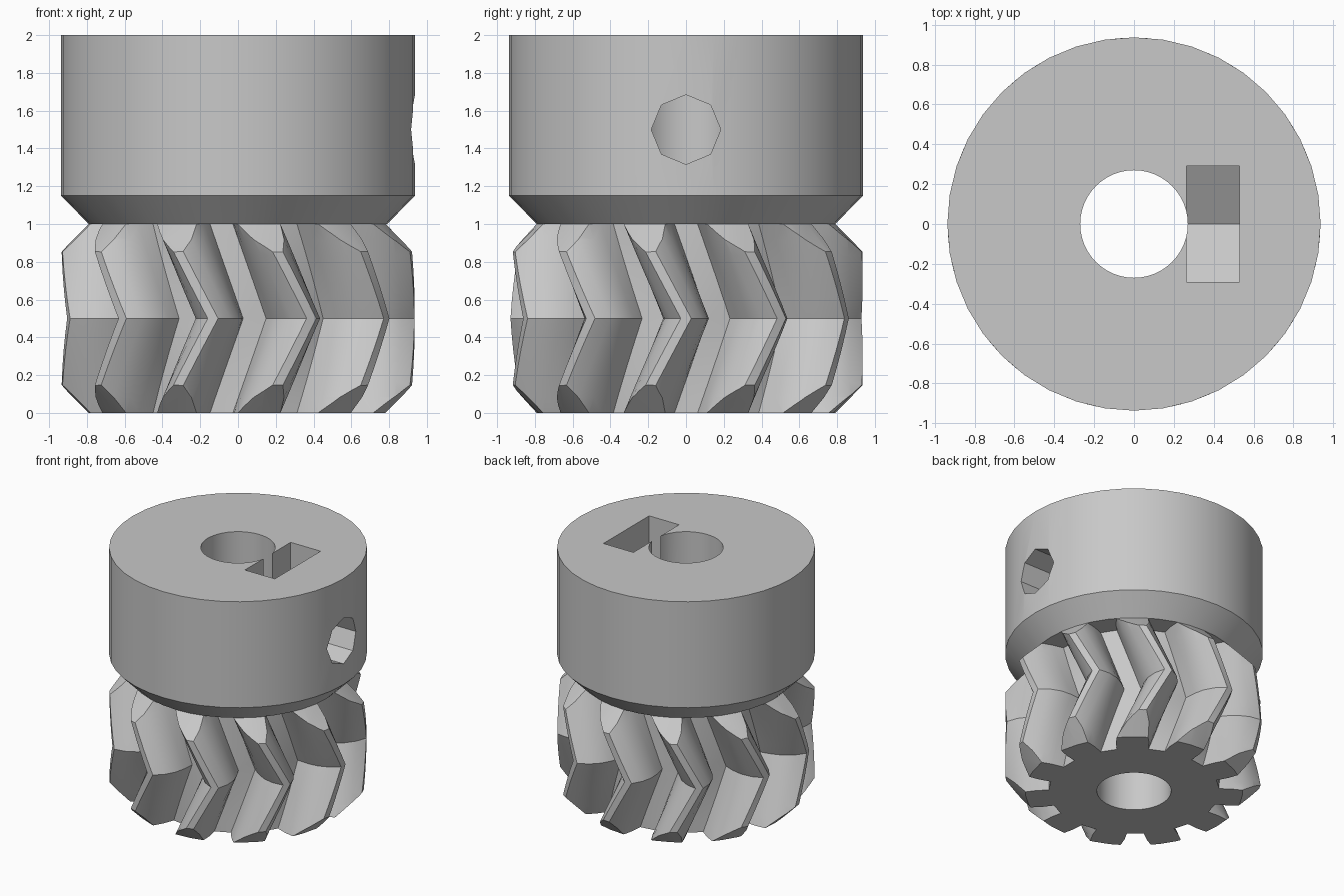
import bpy, bmesh
from math import sin, cos, pi, radians

if "Cube" in bpy.data.objects:
    bpy.data.objects.remove(bpy.data.objects["Cube"])

grey = bpy.data.materials.new("plain grey")
grey.use_nodes = True
colour = (0.58, 0.58, 0.58, 1)
grey.diffuse_color = colour
grey.node_tree.nodes["Principled BSDF"].inputs["Base Color"].default_value = colour

TEETH = 11
PITCH = 360 / TEETH
TWIST = PITCH / 2      # turn of a tooth from its end to mid height
SLICES = 6             # layers in each half of the herringbone


def loft(name, rings):
    """Closed solid from equally long stacked rings of points."""
    bm = bmesh.new()
    layers = [[bm.verts.new(p) for p in ring] for ring in rings]
    n = len(layers[0])
    for low, high in zip(layers, layers[1:]):
        for i in range(n):
            j = (i + 1) % n
            bm.faces.new((low[i], low[j], high[j], high[i]))
    bm.faces.new(layers[0][::-1])
    bm.faces.new(layers[-1])
    bmesh.ops.recalc_face_normals(bm, faces=bm.faces)
    mesh = bpy.data.meshes.new(name)
    bm.to_mesh(mesh)
    bm.free()
    mesh.materials.append(grey)
    obj = bpy.data.objects.new(name, mesh)
    bpy.context.collection.objects.link(obj)
    return obj


def lathe(name, profile, sides):
    return loft(name, [[(r * cos(2 * pi * i / sides), r * sin(2 * pi * i / sides), z)
                        for i in range(sides)] for r, z in profile])


def prism_x(name, outline, x0, x1):
    return loft(name, [[(x, y, z) for y, z in outline] for x in (x0, x1)])


def combine(obj, tool, operation):
    mod = obj.modifiers.new("cut", "BOOLEAN")
    mod.operation = operation
    mod.solver = "EXACT"
    mod.object = tool
    bpy.context.view_layer.objects.active = obj
    bpy.ops.object.modifier_apply(modifier=mod.name)
    bpy.data.objects.remove(tool)


# Herringbone gear: one tooth section repeated round the axis
flank = [(0.62, 10.7), (0.71, 9.8), (0.79, 8.3), (0.87, 5.4), (0.935, 1.7)]
tooth = [(r, -a) for r, a in flank] + [(r, a) for r, a in reversed(flank)]


def gear_ring(z):
    start = -90 + 8.2 + TWIST * (1 - abs(2 * z - 1))
    return [(r * cos(radians(start + k * PITCH + a)),
             r * sin(radians(start + k * PITCH + a)), z)
            for k in range(TEETH) for r, a in tooth]


gear = loft("herringbone_gear",
            [gear_ring(i / (2 * SLICES)) for i in range(2 * SLICES + 1)])
bm = bmesh.new()
bm.from_mesh(gear.data)
bmesh.ops.triangulate(bm, faces=bm.faces)
bm.to_mesh(gear.data)
bm.free()

# Bevel both ends of the teeth
envelope = lathe("tooth_envelope", [(0.74, -0.05), (1.0, 0.21), (1.0, 0.79), (0.74, 1.05)], 40)
combine(gear, envelope, "INTERSECT")

# Collar with bevelled underside
collar = lathe("collar", [(0.79, 1.0), (0.937, 1.15), (0.937, 2.0)], 40)

# Shaft bore through both parts
for part in (gear, collar):
    combine(part, lathe("bore", [(0.27, -0.1), (0.27, 2.1)], 48), "DIFFERENCE")

# Nut slot with pointed floor, open at the top
slot = [(0, 1.165), (0.29, 1.332), (0.29, 2.1), (-0.29, 2.1), (-0.29, 1.332)]
combine(collar, prism_x("nut_slot", slot, 0.264, 0.53), "DIFFERENCE")

# Octagonal screw hole on the left side
octagon = [(0.184 * cos(i * pi / 4), 1.5 + 0.184 * sin(i * pi / 4)) for i in range(8)]
combine(collar, prism_x("screw_hole", octagon, 0.1, 1.1), "DIFFERENCE")

# Smooth round faces, keep corners sharp
for part in (gear, collar):
    bpy.ops.object.select_all(action="DESELECT")
    part.select_set(True)
    bpy.context.view_layer.objects.active = part
    bpy.ops.object.shade_smooth_by_angle(angle=radians(25))
